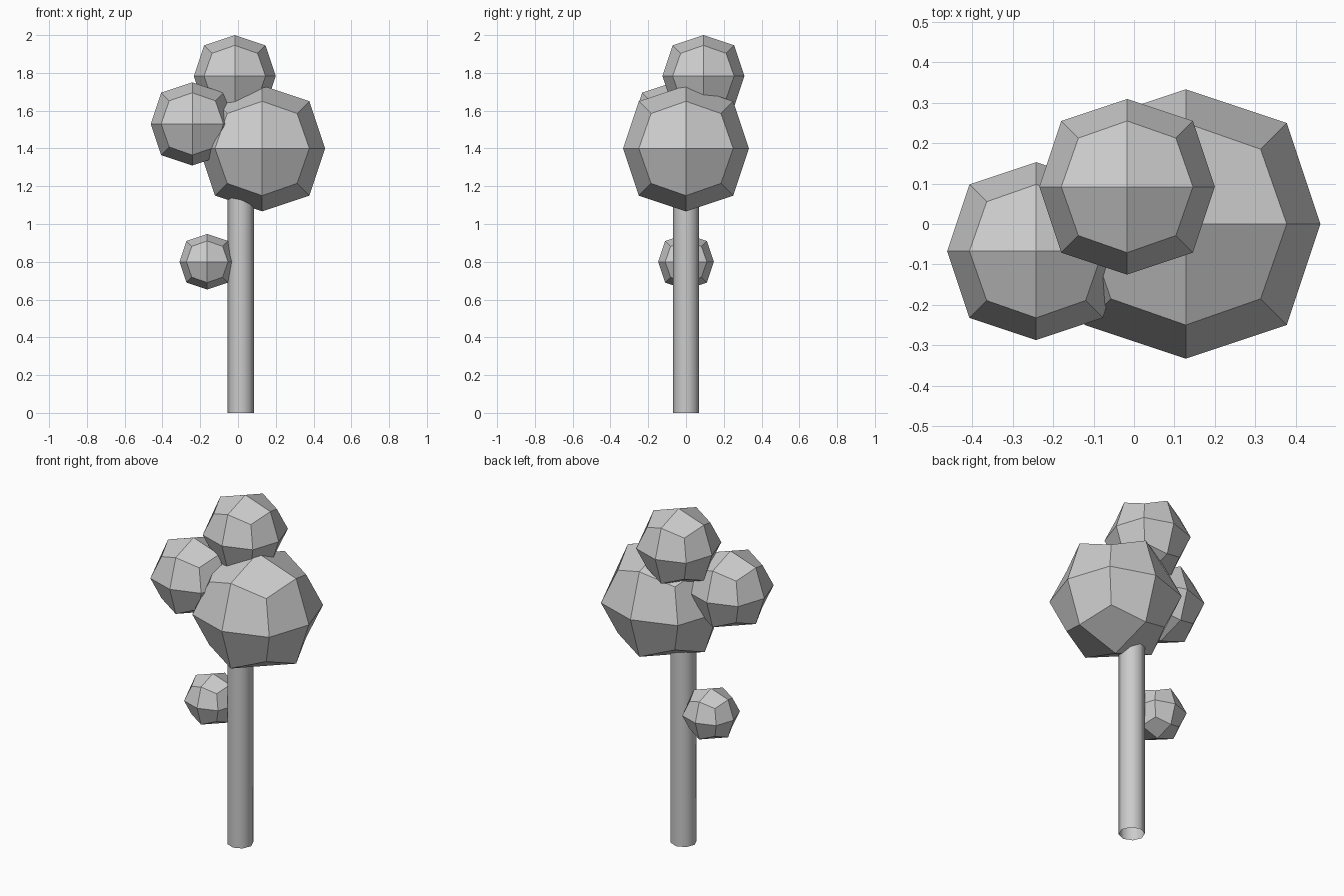
import bpy
import math

if "Cube" in bpy.data.objects:
    bpy.data.objects.remove(bpy.data.objects["Cube"])


def leaf_clump(name, centre, half):
    # cube rounded by one level of subdivision, flat shaded
    bpy.ops.mesh.primitive_cube_add(size=2 * half, location=centre)
    ob = bpy.context.object
    ob.name = name
    # scale-free: face centres stay at the half size after one level
    sub = ob.modifiers.new("round", 'SUBSURF')
    sub.levels = sub.render_levels = 1
    sub.use_limit_surface = False
    return ob


# foliage
leaf_clump("main_foliage", (0.128, 0, 1.40), 0.333)
leaf_clump("left_foliage", (-0.242, -0.067, 1.53), 0.22)
leaf_clump("top_foliage", (-0.017, 0.092, 1.783), 0.217)
leaf_clump("low_foliage", (-0.163, 0, 0.80), 0.147)

# trunk: open smooth tube
height = 1.4
bpy.ops.mesh.primitive_cylinder_add(vertices=8, radius=0.07, depth=height,
                                    end_fill_type='NOTHING',
                                    location=(0.015, 0, height / 2))
trunk = bpy.context.object
trunk.name = "trunk"
bpy.ops.object.shade_smooth_by_angle(angle=math.radians(60))
